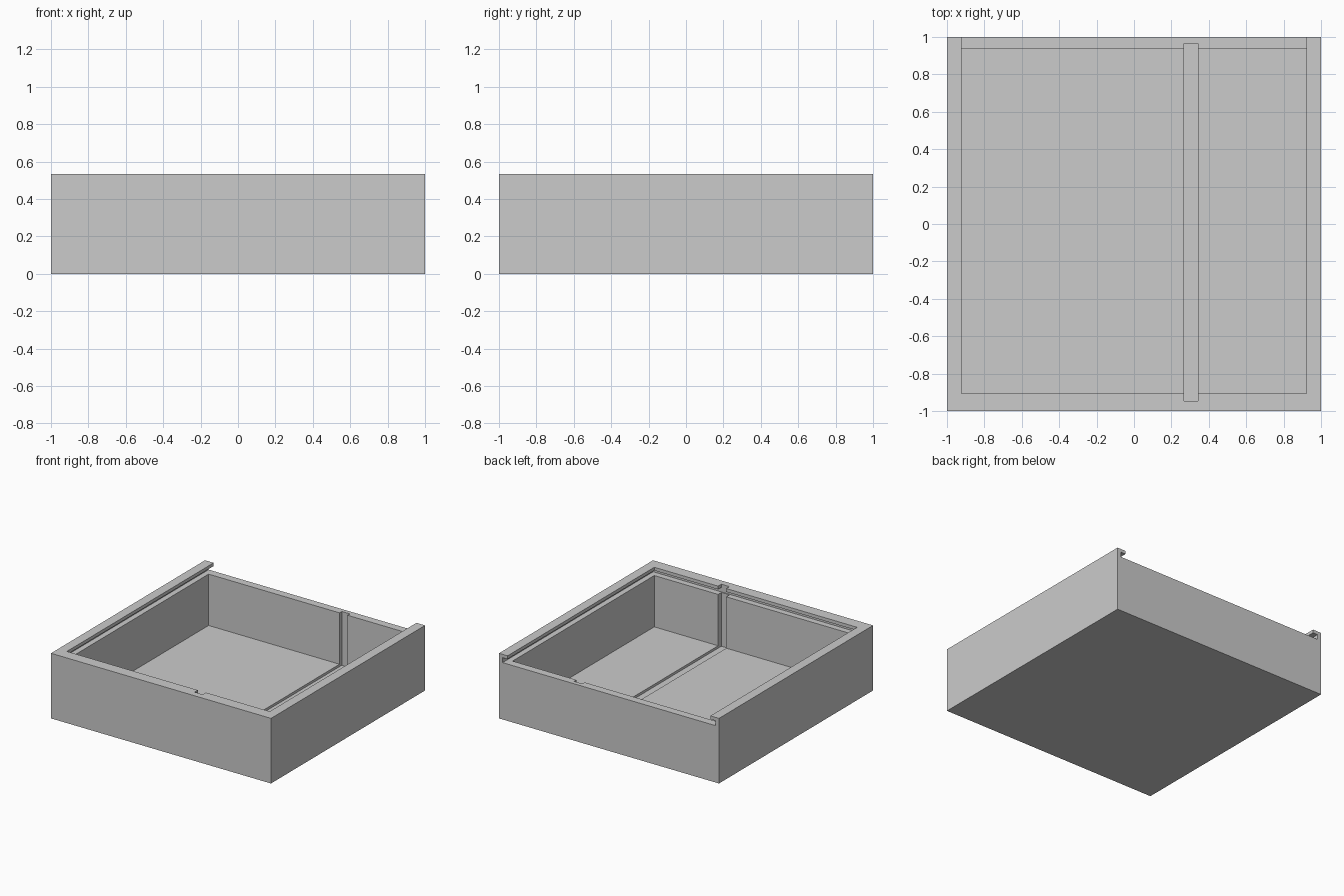
import bpy
from mathutils import Vector

cube = bpy.data.objects.get("Cube")
if cube:
    bpy.data.objects.remove(cube, do_unlink=True)

grey = bpy.data.materials.new("plain grey")
grey.use_nodes = True
COLOR = (0.6, 0.6, 0.6, 1)
grey.diffuse_color = COLOR
grey.node_tree.nodes["Principled BSDF"].inputs["Base Color"].default_value = COLOR


def block(name, x, y, z):
    """Box spanning the given (low, high) ranges."""
    bpy.ops.mesh.primitive_cube_add(size=1)
    ob = bpy.context.object
    ob.name = name
    lo, hi = (Vector(c) for c in zip(x, y, z))
    for v in ob.data.vertices:
        v.co = (lo + hi) / 2 + v.co * (hi - lo)
    ob.data.materials.append(grey)
    return ob


def carve(target, name, x, y, z):
    """Cut a box-shaped recess out of the target."""
    cutter = block(name, x, y, z)
    cutter.hide_render = True
    mod = target.modifiers.new(name, "BOOLEAN")
    mod.operation = "DIFFERENCE"
    mod.solver = "EXACT"
    mod.object = cutter
    bpy.context.view_layer.objects.active = target
    bpy.ops.object.modifier_apply(modifier=mod.name)
    bpy.data.objects.remove(cutter, do_unlink=True)


HEIGHT = 0.535
FLOOR = 0.045
LEDGE = 0.467        # underside of the sliding lid
LIP = 0.508          # underside of the overhanging lip
SIDE = 0.922         # inner face of the side walls
FRONT, BACK = -0.905, 0.935
ABOVE = 0.8

box = block("storage_box", (-1, 1), (-1, 1), (0, HEIGHT))

# Main compartment
carve(box, "compartment", (-SIDE, SIDE), (FRONT, BACK), (FLOOR, ABOVE))

# Lid channel, open at the back, with undercut groove below the lip
carve(box, "lid_opening", (-SIDE, SIDE), (FRONT, 1.2), (LEDGE, ABOVE))
carve(box, "lid_groove", (-0.967, 0.967), (-0.955, 1.2), (LEDGE, LIP))

# Slot for a divider, running through floor, front and back walls
carve(box, "divider_slot", (0.268, 0.342), (-0.947, 0.965), (0.025, ABOVE))
